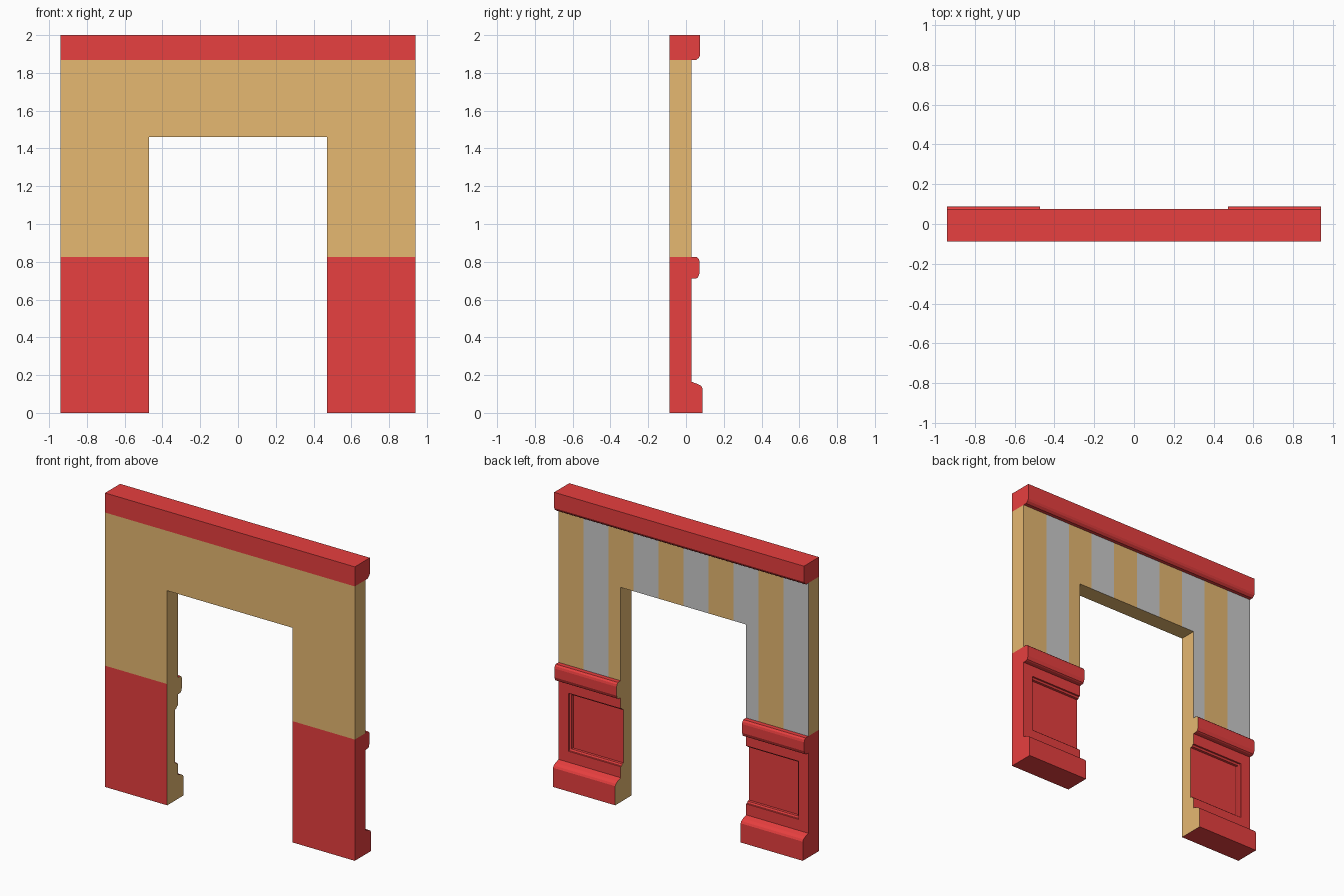
import bpy
import bmesh

if "Cube" in bpy.data.objects:
    bpy.data.objects.remove(bpy.data.objects["Cube"])

HALF, DOOR = 0.94, 0.472            # half width of wall and of doorway
BACK, FACE = -0.087, 0.028          # plain side and decorated side (y)
RAIL_TOP, DOOR_TOP, CROWN_Z = 0.825, 1.46, 1.867


def material(name, rgb):
    m = bpy.data.materials.new(name)
    m.diffuse_color = (*rgb, 1)
    m.use_nodes = True
    m.node_tree.nodes["Principled BSDF"].inputs["Base Color"].default_value = m.diffuse_color
    return m


RED = material("red_paint", (0.8, 0.05, 0.05))
BROWN = material("brown_paper", (0.79, 0.48, 0.165))


def finish(name, bm, mats, recalc=True):
    if recalc:
        bmesh.ops.recalc_face_normals(bm, faces=bm.faces[:])
    me = bpy.data.meshes.new(name)
    bm.to_mesh(me)
    bm.free()
    ob = bpy.data.objects.new(name, me)
    bpy.context.collection.objects.link(ob)
    for m in mats:
        me.materials.append(m)
    return ob


def loft(name, sections, mats, last_cap=0):
    """Skin (x, [(y, z)...]) sections; the hidden closing edge stays open."""
    bm = bmesh.new()
    rings = [[bm.verts.new((x, y, z)) for y, z in prof] for x, prof in sections]
    for a, b in zip(rings, rings[1:]):
        for i in range(len(a) - 1):
            bm.faces.new((a[i], a[i + 1], b[i + 1], b[i]))
    bm.faces.new(rings[0])
    bm.faces.new(rings[-1]).material_index = last_cap
    return finish(name, bm, mats)


# Wainscot: skirting, sunken panel with mitred moulding, chair rail
SKIRTING = [(BACK, RAIL_TOP), (BACK, 0), (0.087, 0), (0.087, 0.13),
            (0.08, 0.143), (0.062, 0.153), (FACE, 0.165)]
RAIL = [(FACE, 0.71), (0.055, 0.712), (0.063, 0.717), (0.072, 0.74),
        (0.072, 0.8), (0.068, 0.815), (0.058, RAIL_TOP), (FACE, RAIL_TOP)]
MOULDING = [(0, 0), (0.001, 0.01), (0.013, 0.016), (0.015, 0.03)]  # inset, depth
PANEL_X, PANEL_LOW, PANEL_HIGH = 0.865, 0.24, 0.635


def wainscot_profile(depth):
    low = [(FACE - min(d, depth), PANEL_LOW + w) for w, d in MOULDING]
    high = [(FACE - min(d, depth), PANEL_HIGH - w) for w, d in reversed(MOULDING)]
    return SKIRTING + low + high + RAIL


sections = [(HALF, wainscot_profile(0))]
sections += [(PANEL_X - w, wainscot_profile(d)) for w, d in MOULDING]
sections.append((DOOR, wainscot_profile(MOULDING[-1][1])))
wainscot = loft("wainscot", sections, [RED, BROWN], last_cap=1)
wainscot.modifiers.new("both_sides", 'MIRROR').use_axis[0] = True

# Crown moulding along the top
crown = [(BACK, CROWN_Z), (BACK, 2), (0.075, 2), (0.075, 1.893),
         (0.068, 1.88), (0.052, CROWN_Z), (FACE, CROWN_Z)]
loft("crown_moulding", [(-HALF, crown), (HALF, crown)], [RED])


# Papered wall around the doorway
def quad(bm, *pts):
    bm.faces.new([bm.verts.new(p) for p in pts])


brown, grey = bmesh.new(), bmesh.new()
STRIPE = 2 * HALF / 10
cuts = sorted([-HALF + i * STRIPE for i in range(11)] + [-DOOR, DOOR])
for a, b in zip(cuts, cuts[1:]):
    if b - a < 1e-4:
        continue
    mid = (a + b) / 2
    low = DOOR_TOP if abs(mid) < DOOR else RAIL_TOP
    stripe = grey if int((mid + HALF) / STRIPE) % 2 == 0 else brown
    quad(stripe, (b, FACE, low), (a, FACE, low), (a, FACE, CROWN_Z), (b, FACE, CROWN_Z))
    quad(brown, (a, BACK, low), (b, BACK, low), (b, BACK, CROWN_Z), (a, BACK, CROWN_Z))

# Wall ends, door jambs and door head
for x, y0, y1, top in ((HALF, BACK, FACE, CROWN_Z), (-HALF, FACE, BACK, CROWN_Z),
                       (DOOR, FACE, BACK, DOOR_TOP), (-DOOR, BACK, FACE, DOOR_TOP)):
    quad(brown, (x, y0, RAIL_TOP), (x, y1, RAIL_TOP), (x, y1, top), (x, y0, top))
quad(brown, (-DOOR, FACE, DOOR_TOP), (DOOR, FACE, DOOR_TOP),
     (DOOR, BACK, DOOR_TOP), (-DOOR, BACK, DOOR_TOP))

bmesh.ops.remove_doubles(brown, verts=brown.verts[:], dist=1e-5)
finish("papered_wall", brown, [BROWN], recalc=False)
finish("pale_stripes", grey, [], recalc=False)
